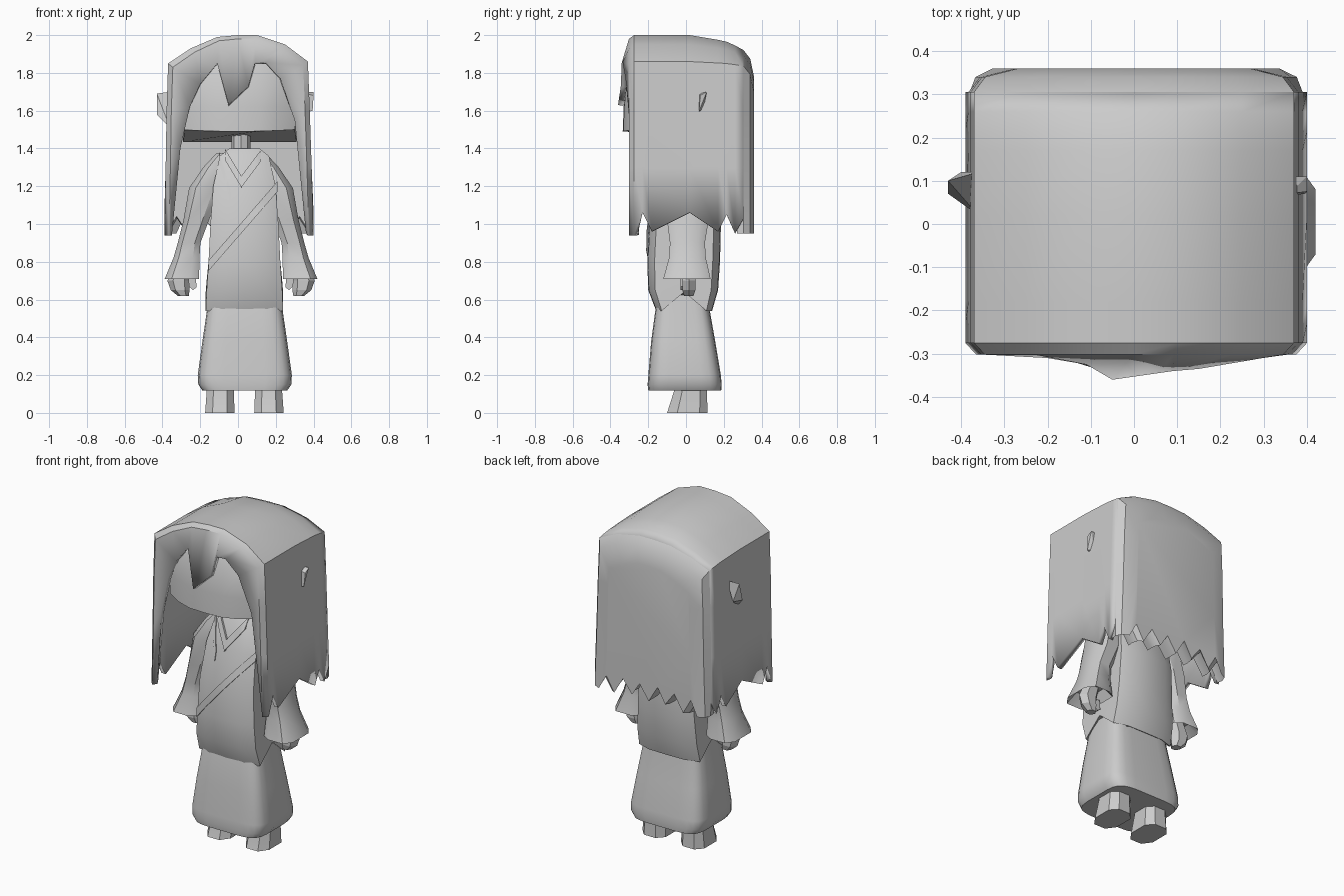
import bpy, bmesh
from math import cos, sin, pi, radians

if "Cube" in bpy.data.objects:
    bpy.data.objects.remove(bpy.data.objects["Cube"])


def finish(name, bm, solid=0, smooth=35):
    me = bpy.data.meshes.new(name)
    bm.to_mesh(me)
    bm.free()
    ob = bpy.data.objects.new(name, me)
    bpy.context.collection.objects.link(ob)
    if solid:
        m = ob.modifiers.new("thickness", 'SOLIDIFY')
        m.thickness, m.offset = solid, -1
    if smooth:
        bpy.ops.object.select_all(action='DESELECT')
        ob.select_set(True)
        bpy.context.view_layer.objects.active = ob
        bpy.ops.object.shade_smooth_by_angle(angle=radians(smooth))
    return ob


def loft(name, rings, closed=True, solid=0, smooth=35):
    """Skin a list of equal-length rings; closed rings get end caps."""
    bm = bmesh.new()
    vs = [[bm.verts.new(p) for p in r] for r in rings]
    n = len(rings[0])
    for a, b in zip(vs, vs[1:]):
        for j in range(n if closed else n - 1):
            k = (j + 1) % n
            bm.faces.new((a[j], a[k], b[k], b[j]))
    if closed:
        bm.faces.new(vs[0])
        bm.faces.new(vs[-1])
        bmesh.ops.recalc_face_normals(bm, faces=bm.faces)
    return finish(name, bm, solid, smooth)


def hull(name, pts):
    bm = bmesh.new()
    for p in pts:
        bm.verts.new(p)
    bmesh.ops.convex_hull(bm, input=bm.verts)
    return finish(name, bm, 0, 0)


def round_rect(cx, hx, y0, y1, z, n=24, e=0.4):
    """Superellipse cross-section between y0 and y1."""
    def f(v):
        return abs(v) ** e * (1 if v > 0 else -1)
    cy, hy = (y0 + y1) / 2, (y1 - y0) / 2
    return [(cx + hx * f(cos(2 * pi * (i + .5) / n)), cy + hy * f(sin(2 * pi * (i + .5) / n)), z)
            for i in range(n)]


# hair shell: opening edge of the fringe, front bevel, then rows running back over the head
U = [(-.39, 0), (-.383, 1.3), (-.378, 1.6), (-.37, 1.85), (-.25, 1.93), (-.11, 1.99), (0, 2),
     (.10, 2), (.25, 1.95), (.37, 1.86), (.38, 1.6), (.39, 1.3), (.40, 0)]
O = [(-.35, -.275, .94), (-.305, -.30, 1.4), (-.255, -.305, 1.62), (-.2, -.31, 1.74),
     (-.11, -.325, 1.85), (-.05, -.36, 1.63), (.055, -.345, 1.73), (.09, -.34, 1.855),
     (.15, -.335, 1.855), (.225, -.32, 1.77), (.3, -.30, 1.55), (.315, -.295, 1.4),
     (.36, -.275, .95)]


def hair_row(y, bottom, drop=0, inset=0):
    row = []
    for x, z in U:
        z = z or bottom
        if z > 1.8:
            z -= drop * (z - 1.8) / .2 + inset * .8
        row.append((x - inset * (1 if x > 0 else -1) * min(1, abs(x) / .3), y, z))
    return row


rows = [O, hair_row(-.302, .94, 0, .025)]
for y, b, d in [(-.275, .94, 0), (-.23, 1.06, 0), (-.18, .96, 0), (.02, 1.06, 0),
                (.17, .96, .025), (.215, 1.05, .035), (.26, .95, .055), (.305, 1.03, .08)]:
    rows.append(hair_row(y, b, d))
loft("hair", rows, closed=False, solid=.03)

# back hair: slab with a jagged lower edge and rounded rim
teeth = [(.39, .95), (.33, 1.04), (.27, .95), (.2, 1.05), (.13, .97), (.07, 1.05), (0, .96),
         (-.07, 1.06), (-.13, .97), (-.2, 1.05), (-.27, .95), (-.33, 1.04), (-.38, .95)]
top = [(x, z) for x, y, z in hair_row(0, 1, .08)][1:-1]
back = []
for y, s, d in [(.27, .97, .03), (.305, 1, 0), (.34, .93, .045), (.36, .72, .14)]:
    back.append([(x * s, y, z - d * (z > 1.8)) for x, z in top] +
                [(x * (.5 + s / 2), y, z) for x, z in teeth])
loft("back_hair", back)

# small side tufts (ears)
hull("left_ear", [(-.36, .02, 1.51), (-.36, .12, 1.70), (-.43, .10, 1.69), (-.43, .07, 1.58),
                  (-.40, .12, 1.58)])
hull("right_ear", [(.36, .07, 1.69), (.36, .065, 1.59), (.36, .09, 1.6), (.36, .11, 1.7),
                   (.40, .075, 1.68), (.395, .07, 1.60), (.40, .11, 1.70)])

# head with curved face and sloping underside
plan = [(-.29, -.25), (-.2, -.302), (-.1, -.332), (.01, -.335), (.12, -.332), (.22, -.305),
        (.31, -.25), (.32, .22), (-.3, .22)]
loft("head", [[(x * .97, y, 1.435 if y > 0 else 1.49 + .1 * x * x) for x, y in plan],
              [(x, y * .985, 1.62) for x, y in plan],
              [(x, y * .93, 1.8) for x, y in plan],
              [(x * .8, y * .8, 1.88) for x, y in plan]])
loft("neck", [[(.015 + .05 * cos(i * pi / 4), .05 * sin(i * pi / 4), z) for i in range(8)]
              for z in (1.33, 1.48)])

# robe body: (z, half width, front y, back y)
CX = .034
BODY = [(1.40, .08, -.06, .07), (1.36, .13, -.09, .10), (1.2, .165, -.145, .15),
        (1.0, .18, -.195, .185), (.8, .19, -.205, .18), (.65, .2, -.2, .17), (.54, .205, -.158, .138)]
shape = [(0, -1), (.6, -.98), (1, -.8), (1, 0), (1, .8), (.6, .98), (0, 1),
         (-.6, .98), (-1, .8), (-1, 0), (-1, -.8), (-.6, -.98)]
body = []
for z, hx, y0, y1 in BODY:
    lift = .1 if z < .6 else .05 if z < .7 else 0
    cy, hy = (y0 + y1) / 2, (y1 - y0) / 2
    body.append([(CX + hx * u, cy + hy * v, z + lift * (v == 0)) for u, v in shape])
loft("robe_body", body)


def front_y(x, z):
    for (za, ha, fa, ba), (zb, hb, fb, bb) in zip(BODY, BODY[1:]):
        if z >= zb:
            t = min(1, (za - z) / (za - zb))
            hx, f, b = ha + (hb - ha) * t, fa + (fb - fa) * t, ba + (bb - ba) * t
            break
    u = min(1, abs(x - CX) / hx)
    v = .02 * u / .6 if u < .6 else .02 + .18 * (u - .6) / .4
    return f + v * (b - f) / 2


def band(name, a, b, width, lift=.012):
    """Flat cloth band laid on the robe front from a to b (x, z)."""
    n, rings = 8, []
    for i in range(n + 1):
        x, z = (a[k] + (b[k] - a[k]) * i / n for k in (0, 1))
        lo, hi = (x, z - width / 2), (x, z + width / 2)
        rings.append([(px, front_y(px, pz) + o, pz) for (px, pz), o in
                      ((lo, -lift), (hi, -lift), (hi, .02), (lo, .02))])
    loft(name, rings)


band("wrap_edge", (.21, 1.2), (-.155, .78), .055)
band("left_lapel", (-.10, 1.35), (-.04, 1.15), .06, .006)
band("left_collar", (-.07, 1.37), (.02, 1.22), .06)
band("right_collar", (.12, 1.36), (.015, 1.22), .06)

# skirt
loft("skirt", [round_rect(.036, *r) for r in [
    (.185, -.13, .11, .68), (.2, -.162, .125, .55), (.225, -.185, .155, .38),
    (.25, -.2, .185, .2), (.247, -.204, .19, .15), (.225, -.2, .187, .118)]])

# sleeves, hands and legs in mirrored pairs
for side, s in (("left", -1), ("right", 1)):
    def mx(x):
        return .016 + s * x
    sleeve = []
    for inner, outer, z, y0, y1 in [(.03, .13, 1.375, -.05, .06), (.06, .20, 1.30, -.08, .09),
                                    (.10, .275, 1.19, -.10, .11), (.17, .305, 1.02, -.10, .12),
                                    (.215, .335, .9, -.085, .10), (.22, .358, .82, -.09, .105),
                                    (.222, .404, .71, -.12, .13), (.25, .36, .77, -.07, .08)]:
        c, h, m, k = (inner + outer) / 2, (outer - inner) / 2, (y0 + y1) / 2, (y1 - y0) / 2
        sleeve.append([(mx(c + h * u), m + k * v, z) for u, v in
                       [(-1, -.75), (-.5, -1), (.6, -1), (1, -.6), (1, .6), (.6, 1), (-.5, 1), (-1, .75)]])
    loft(side + "_sleeve", sleeve)
    loft(side + "_hand", [[(mx(c + h * cos(i * pi / 3)), .015 + k * sin(i * pi / 3), z)
                           for i in range(6)]
                          for c, h, k, z in [(.30, .05, .035, .79), (.33, .06, .04, .70),
                                             (.322, .05, .04, .65), (.305, .028, .028, .618)]], smooth=0)
    hull(side + "_thumb", [(mx(x), y, z) for x, z in
                           [(.24, .72), (.235, .665), (.255, .65), (.275, .67), (.28, .72)]
                           for y in (-.03, .01)])
    hexa = [(-1, -.5), (-.5, -1), (.5, -1), (1, -.5), (1, .6), (.5, 1), (-.5, 1), (-1, .6)]
    loft(side + "_leg", [[(.034 + s * (c + h * u), (y0 + y1) / 2 + (y1 - y0) / 2 * v, z) for u, v in hexa]
                         for c, h, y0, y1, z in [(.13, .078, -.1, .115, 0), (.128, .072, -.065, .11, .11),
                                                 (.125, .07, -.055, .11, .2)]])
